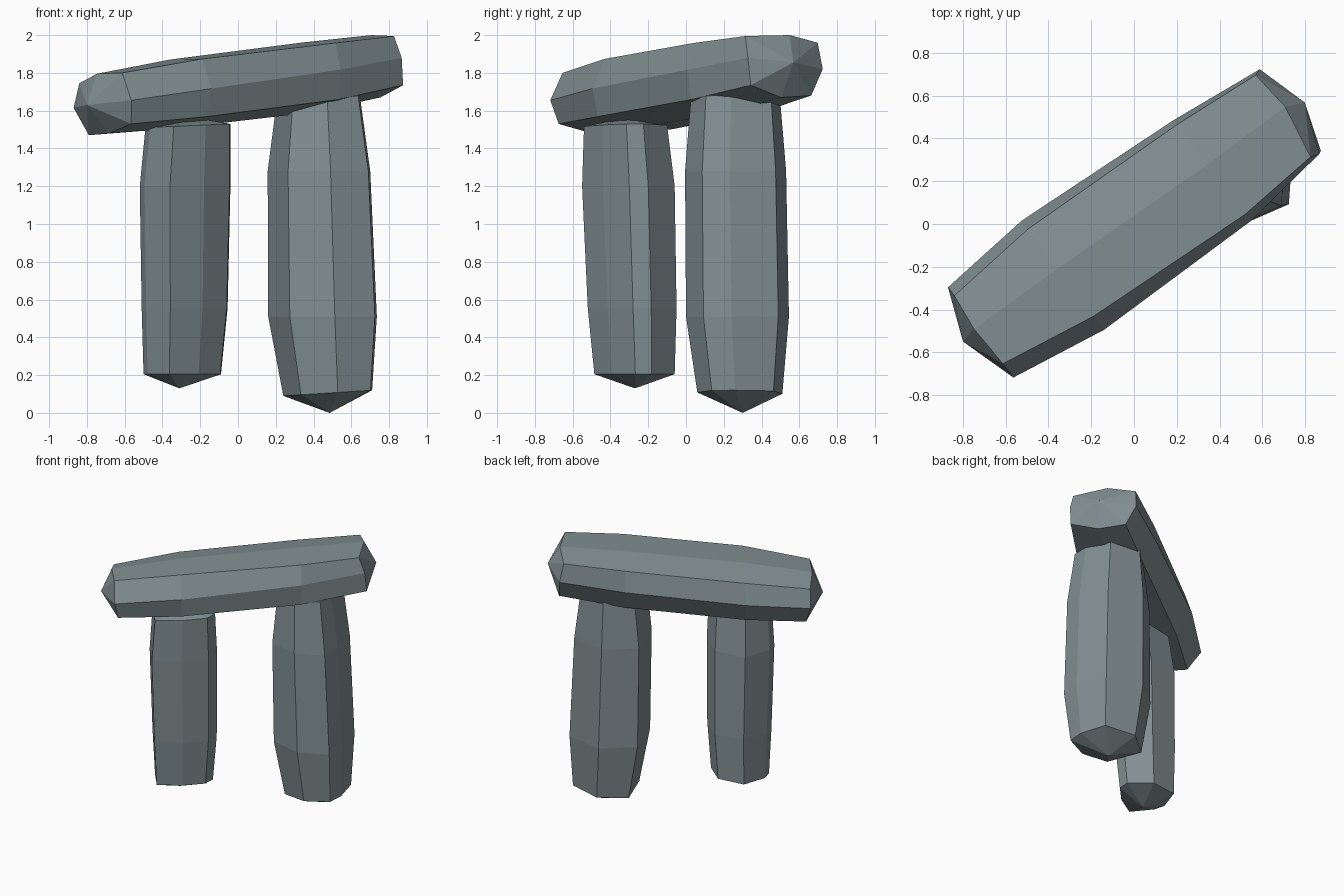
import bpy, bmesh
from mathutils import Vector

if "Cube" in bpy.data.objects:
    bpy.data.objects.remove(bpy.data.objects["Cube"])

stone = bpy.data.materials.new("weathered_grey_stone")
stone.diffuse_color = (0.225, 0.28, 0.295, 1)
stone.use_nodes = True
stone.node_tree.nodes["Principled BSDF"].inputs["Base Color"].default_value = stone.diffuse_color


def loft(name, rings, tip_a, tip_b):
    """Faceted stone: rings of points joined by quads, closed by low pointed ends."""
    bm = bmesh.new()
    loops = [[bm.verts.new(p) for p in ring] for ring in rings]
    n = len(loops[0])
    for a, b in zip(loops, loops[1:]):
        for i in range(n):
            j = (i + 1) % n
            bm.faces.new((a[i], a[j], b[j], b[i]))
    for loop, tip in ((loops[0], tip_a), (loops[-1], tip_b)):
        t = bm.verts.new(tip)
        for i in range(n):
            bm.faces.new((loop[i], loop[(i + 1) % n], t))
    bmesh.ops.recalc_face_normals(bm, faces=bm.faces)
    mesh = bpy.data.meshes.new(name)
    bm.to_mesh(mesh)
    bm.free()
    mesh.materials.append(stone)
    obj = bpy.data.objects.new(name, mesh)
    bpy.context.collection.objects.link(obj)


def upright(name, section, levels, foot, head):
    """Standing stone: one plan outline fitted to x/y bounds at each level."""
    xs, ys = zip(*section)
    rings = []
    for z, x0, x1, y0, y1, tilt in levels:
        ring = []
        for x, y in section:
            fx = (x - min(xs)) / (max(xs) - min(xs))
            fy = (y - min(ys)) / (max(ys) - min(ys))
            ring.append((x0 + fx * (x1 - x0), y0 + fy * (y1 - y0), z + tilt * (fx - 0.5)))
        rings.append(ring)
    loft(name, rings, foot, head)


# Tall right upright
upright("right_upright",
        [(.157, .36), (.265, .05), (.49, 0), (.69, .09), (.70, .235), (.635, .475), (.36, .53)],
        [(.105, .24, .71, .06, .51, .03), (.51, .16, .735, 0, .545, 0),
         (1.28, .157, .70, -.005, .53, 0), (1.645, .20, .645, .025, .50, .07)],
        (.485, .30, .0), (.46, .25, 1.71))

# Shorter left upright
upright("left_upright",
        [(-.52, -.29), (-.495, -.385), (-.36, -.55), (-.18, -.44),
         (-.045, -.30), (-.04, -.20), (-.21, -.06), (-.45, -.09)],
        [(.205, -.50, -.09, -.485, -.06, 0), (.555, -.51, -.055, -.52, -.05, 0),
         (1.2, -.52, -.04, -.55, -.06, 0), (1.52, -.49, -.04, -.54, -.10, .02)],
        (-.31, -.27, .13), (-.24, -.30, 1.565))

# Sloping lintel: cross-sections (sideways, height) placed along its axis
left_end = [(-.155, .155), (.056, .15), (.236, .10), (.285, -.03),
            (.19, -.175), (.01, -.165), (-.20, -.115), (-.236, .01)]
right_end = [(-.244, .145), (.014, .15), (.216, .11), (.226, -.03),
             (.15, -.17), (-.05, -.18), (-.25, -.115), (-.258, .03)]
along, across = Vector((.8, .6, 0)), Vector((-.6, .8, 0))


def slab_point(u, v, z):
    return along * u + across * v + Vector((0, 0, z))


def slab_ring(u, z, t, sv, sz, shift=0, bulge=0, up=0, down=0):
    """Ring at distance u; bulge, up and down bend the end rings along the axis."""
    ring = []
    for a, b in zip(left_end, right_end):
        v, h = Vector(a).lerp(Vector(b), t)
        du = up * max(h, 0) + down * max(-h, 0)
        if h > 0:
            du += bulge * (1 - (v / .25) ** 2)
        ring.append(slab_point(u + du, v * sv + shift, z + h * sz))
    return ring


loft("lintel",
     [slab_ring(-.88, 1.645, 0, 1, 1, bulge=-.03, up=.1, down=.2),
      slab_ring(-.41, 1.70, .25, 1.25, 1.14, shift=-.01),
      slab_ring(.44, 1.79, .7, 1.2, 1.14, shift=-.015),
      slab_ring(.905, 1.85, 1, 1, 1, bulge=.05, up=-.4)],
     slab_point(-.97, .04, 1.63), slab_point(.98, -.024, 1.855))
